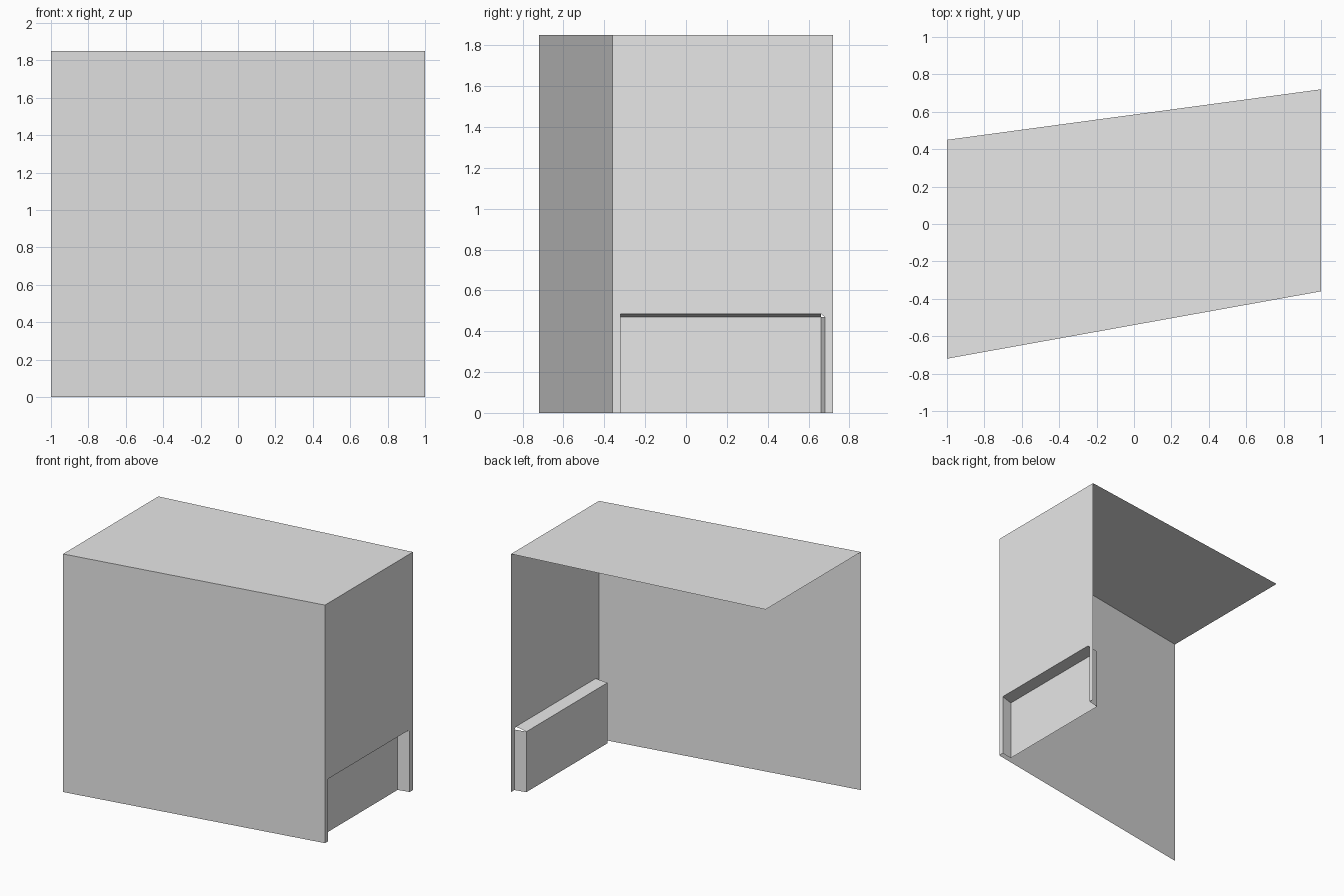
import bpy

if "Cube" in bpy.data.objects:
    bpy.data.objects.remove(bpy.data.objects["Cube"])

H = 1.85                      # wall height
FL, FR = (-1, -0.72), (1, -0.36)   # front wall ends
BL, BR = (-1, 0.45), (1, 0.72)     # rear roof corners
X_IN = 0.91                   # depth line of the recess
Y0, Y1 = -0.32, 0.68          # opening sides on the outer wall
I0, I1 = -0.335, 0.66         # recess sides at its back
Z_OUT, Z_IN = 0.485, 0.47     # recess top, outside and inside

grey = bpy.data.materials.new("light_grey")
grey.diffuse_color = (0.8, 0.8, 0.8, 1)
grey.use_nodes = True
grey.node_tree.nodes["Principled BSDF"].inputs["Base Color"].default_value = grey.diffuse_color


def sheet(name, *faces):
    """Thin open surface from polygons given as corner points."""
    verts, polys = [], []
    for face in faces:
        for p in face:
            if p not in verts:
                verts.append(p)
        polys.append([verts.index(p) for p in face])
    mesh = bpy.data.meshes.new(name)
    mesh.from_pydata(verts, [], polys)
    mesh.materials.append(grey)
    obj = bpy.data.objects.new(name, mesh)
    bpy.context.collection.objects.link(obj)
    return obj


# Roof and front wall
sheet("roof", [(*p, H) for p in (FL, FR, BR, BL)])
sheet("front_wall", [(*FL, 0), (*FR, 0), (*FR, H), (*FL, H)])

# Side wall running around the low opening, with a clipped rear corner
sheet("side_wall",
      [(1, FR[1], 0), (1, Y0, 0), (1, Y0, Z_OUT), (1, Y0, H), (1, FR[1], H)],
      [(1, Y0, Z_OUT), (1, I1, Z_OUT), (1, I1, H), (1, Y0, H)],
      [(1, I1, Z_OUT), (1, Y1, Z_IN), (1, Y1, H), (1, I1, H)],
      [(1, Y1, 0), (1, BR[1], 0), (1, BR[1], H), (1, Y1, H), (1, Y1, Z_IN)])

# Recess behind the opening: back, top and two jambs
sheet("recess",
      [(X_IN, I0, 0), (X_IN, I1, 0), (X_IN, I1, Z_IN), (X_IN, I0, Z_IN)],
      [(1, Y0, Z_OUT), (X_IN, I0, Z_IN), (X_IN, I1, Z_IN), (1, I1, Z_OUT)],
      [(1, Y0, 0), (X_IN, I0, 0), (X_IN, I0, Z_IN), (1, Y0, Z_OUT)],
      [(X_IN, I1, 0), (1, Y1, 0), (1, Y1, Z_IN), (X_IN, I1, Z_IN)])
